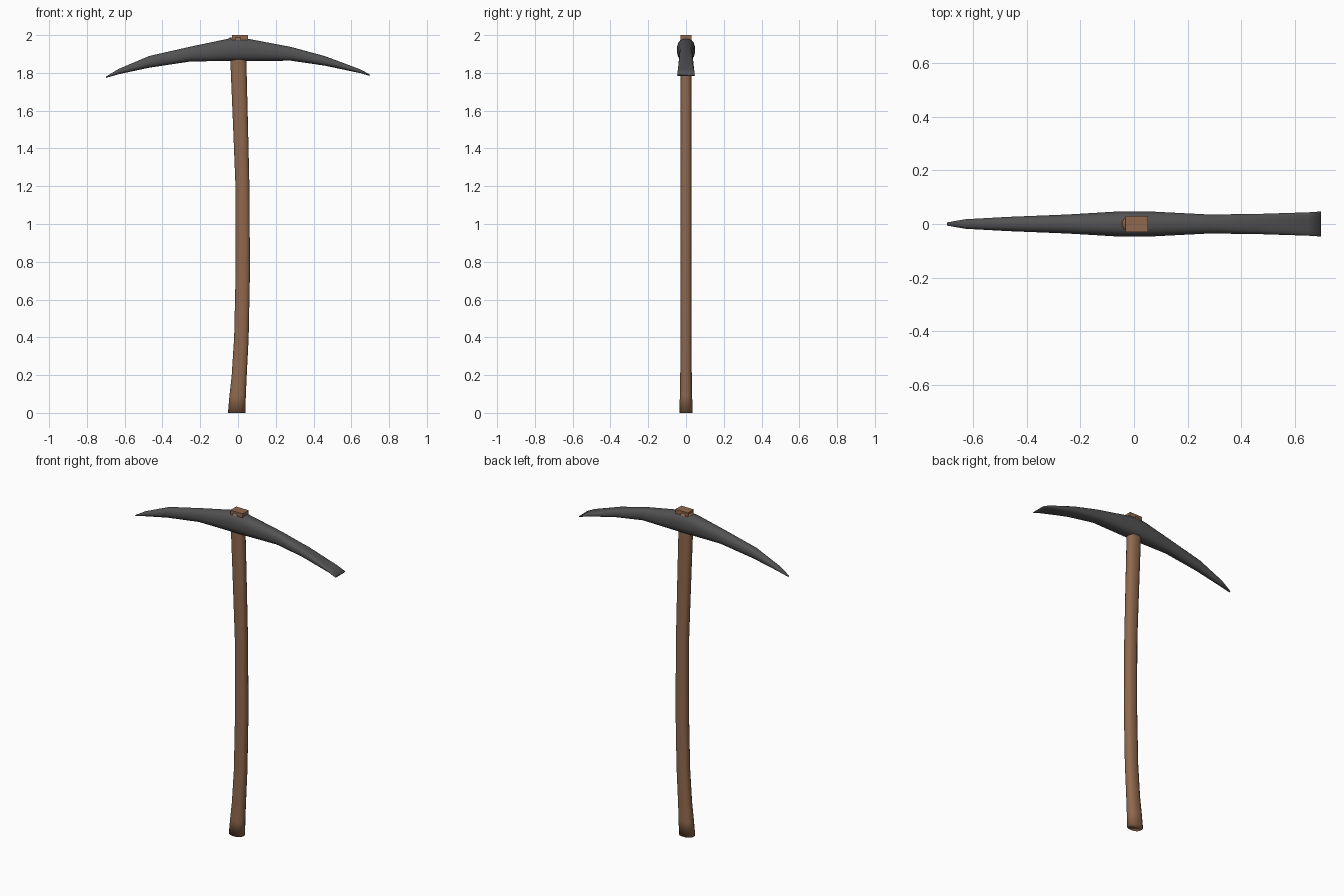
import bpy, bmesh
from math import sin, cos, pi, copysign

cube = bpy.data.objects.get("Cube")
if cube:
    bpy.data.objects.remove(cube, do_unlink=True)


def material(name, color):
    mat = bpy.data.materials.new(name)
    mat.use_nodes = True
    mat.diffuse_color = color
    bsdf = mat.node_tree.nodes["Principled BSDF"]
    bsdf.inputs["Base Color"].default_value = color
    bsdf.inputs["Roughness"].default_value = 0.7
    return mat


wood = material("brown wood", (0.28, 0.14, 0.075, 1))
iron = material("dark iron", (0.085, 0.085, 0.088, 1))


def add_object(name, bm, mat):
    bmesh.ops.recalc_face_normals(bm, faces=bm.faces)
    mesh = bpy.data.meshes.new(name)
    bm.to_mesh(mesh)
    bm.free()
    mesh.materials.append(mat)
    obj = bpy.data.objects.new(name, mesh)
    bpy.context.collection.objects.link(obj)
    return obj


def oval(sides, power):
    """Unit outline: power 2 is round, higher is squarer."""
    for i in range(sides):
        a = 2 * pi * (i + 0.5) / sides
        yield tuple(copysign(abs(f) ** (2 / power), f) for f in (cos(a), sin(a)))


def loft(name, rings, mat):
    """Skin a row of point rings and cap both ends."""
    bm = bmesh.new()
    rows = [[bm.verts.new(p) for p in ring] for ring in rings]
    n = len(rows[0])
    for a, b in zip(rows, rows[1:]):
        for i in range(n):
            j = (i + 1) % n
            bm.faces.new((a[i], a[j], b[j], b[i]))
    bm.faces.new(rows[0])
    bm.faces.new(rows[-1])
    obj = add_object(name, bm, mat)
    obj.data.shade_smooth()
    return obj


# Curved handle: height, left edge, right edge, half depth
handle = [
    (0, -0.054, 0.040, 0.036), (0.09, -0.046, 0.042, 0.033),
    (0.2, -0.034, 0.047, 0.031), (0.4, -0.021, 0.057, 0.030),
    (0.75, -0.013, 0.064, 0.030), (1.2, -0.014, 0.061, 0.030),
    (1.5, -0.026, 0.054, 0.030), (1.86, -0.041, 0.045, 0.030),
    (1.988, -0.045, 0.045, 0.030),
]
loft("handle", [[((lo + hi) / 2 + (hi - lo) / 2 * u, d * v, z)
                 for u, v in oval(16, 2.4)] for z, lo, hi, d in handle], wood)

# Pick head: position, bottom, top, half width, squareness
head = [
    (-0.698, 1.774, 1.781, 0.006, 2), (-0.63, 1.793, 1.822, 0.018, 2),
    (-0.47, 1.827, 1.890, 0.027, 2.2), (-0.25, 1.860, 1.940, 0.036, 2.3),
    (-0.05, 1.862, 1.982, 0.048, 2.5), (0.05, 1.862, 1.982, 0.048, 2.5),
    (0.28, 1.864, 1.938, 0.036, 2.5), (0.46, 1.838, 1.889, 0.038, 3),
    (0.65, 1.798, 1.818, 0.044, 4), (0.697, 1.784, 1.792, 0.047, 5),
]
loft("pick_head", [[(x, w * u, (lo + hi) / 2 + (hi - lo) / 2 * v)
                    for u, v in oval(16, power)] for x, lo, hi, w, power in head], iron)

# Flat wedge holding the head on the handle
bm = bmesh.new()
bmesh.ops.create_cube(bm, size=1)
for v in bm.verts:
    v.co = (0.01 + v.co.x * 0.085, v.co.y * 0.058, 1.985 + v.co.z * 0.03)
add_object("top_wedge", bm, wood)
